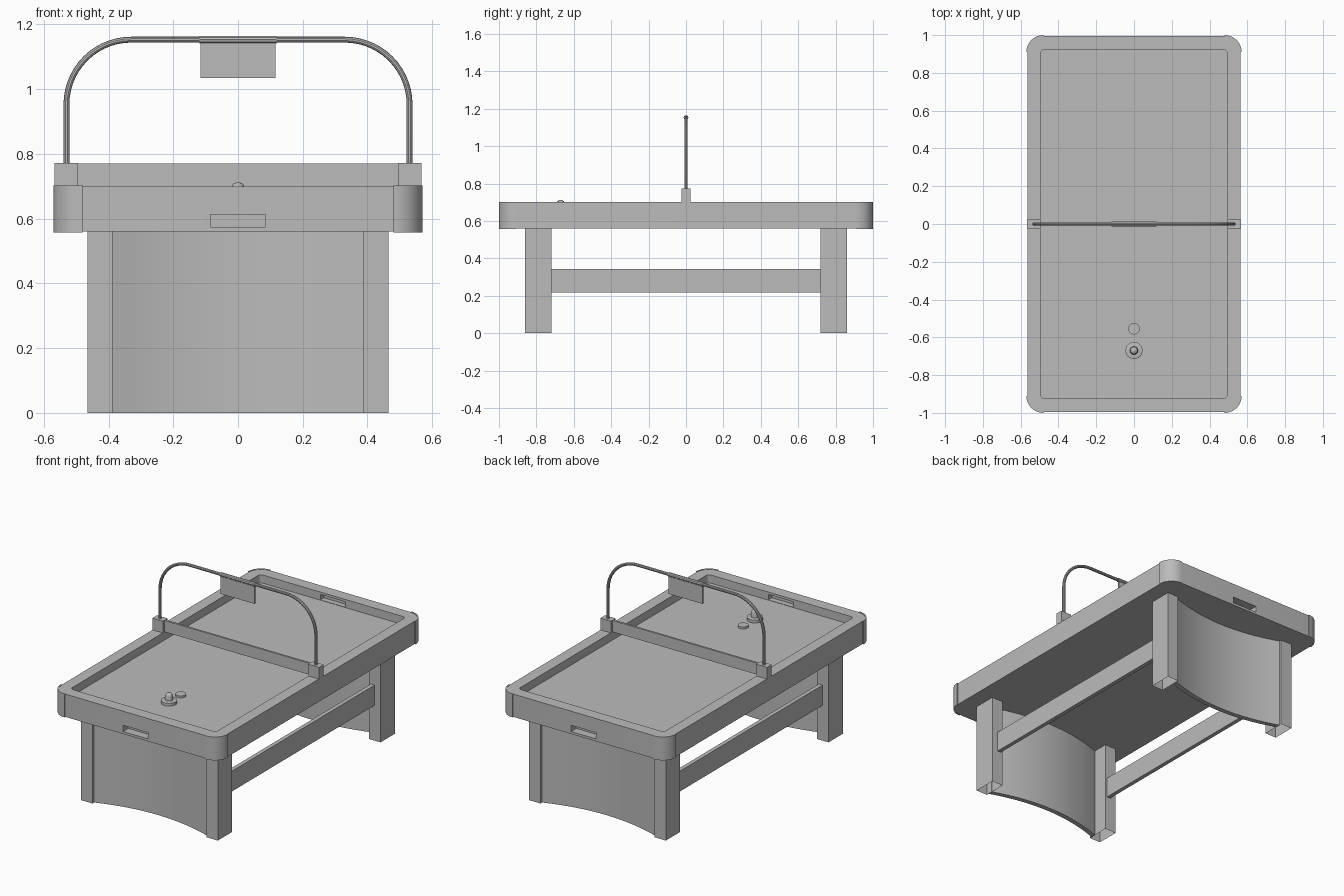
import bpy, bmesh
from math import sin, cos, pi, radians

old = bpy.data.objects.get("Cube")
if old:
    bpy.data.objects.remove(old, do_unlink=True)

grey = bpy.data.materials.new("plain_grey")
grey.use_nodes = True
grey.diffuse_color = (0.5, 0.5, 0.5, 1)
grey.node_tree.nodes["Principled BSDF"].inputs["Base Color"].default_value = (0.5, 0.5, 0.5, 1)


def finish(name, bm, smooth=False):
    bmesh.ops.recalc_face_normals(bm, faces=bm.faces)
    mesh = bpy.data.meshes.new(name)
    bm.to_mesh(mesh)
    bm.free()
    mesh.materials.append(grey)
    obj = bpy.data.objects.new(name, mesh)
    bpy.context.collection.objects.link(obj)
    if smooth:
        smooth_edges(obj)
    return obj


def smooth_edges(obj):
    bpy.ops.object.select_all(action='DESELECT')
    obj.select_set(True)
    bpy.context.view_layer.objects.active = obj
    bpy.ops.object.shade_smooth_by_angle(angle=radians(30))


def prism(name, outline, z0, z1, smooth=False, open_bottom=False):
    bm = bmesh.new()
    base = bm.faces.new([bm.verts.new((x, y, z0)) for x, y in outline])
    new = bmesh.ops.extrude_face_region(bm, geom=[base], use_keep_orig=True)["geom"]
    for v in new:
        if isinstance(v, bmesh.types.BMVert):
            v.co.z = z1
    bmesh.ops.recalc_face_normals(bm, faces=bm.faces)
    if open_bottom:
        bm.faces.remove(base)
    return finish(name, bm, smooth)


def box(name, x0, x1, y0, y1, z0, z1, **kw):
    return prism(name, [(x0, y0), (x1, y0), (x1, y1), (x0, y1)], z0, z1, **kw)


def arc(cx, cy, r, a0, a1, n=10):
    return [(cx + r * cos(a0 + (a1 - a0) * i / n), cy + r * sin(a0 + (a1 - a0) * i / n))
            for i in range(n + 1)]


def rounded_rect(hx, hy, r):
    pts = []
    for k, (sx, sy) in enumerate([(1, 1), (-1, 1), (-1, -1), (1, -1)]):
        pts += arc(sx * (hx - r), sy * (hy - r), r, k * pi / 2, (k + 1) * pi / 2)
    return pts


def lathe(name, profile, x, y, n=32):
    bm = bmesh.new()
    rings = [[bm.verts.new((x + r * cos(2 * pi * i / n), y + r * sin(2 * pi * i / n), z))
              for i in range(n)] for r, z in profile]
    for a, b in zip(rings, rings[1:]):
        for i in range(n):
            j = (i + 1) % n
            bm.faces.new((a[i], a[j], b[j], b[i]))
    bm.faces.new(rings[0])
    bm.faces.new(rings[-1])
    return finish(name, bm, True)


def tube(name, points, radius):
    curve = bpy.data.curves.new(name, 'CURVE')
    curve.dimensions = '3D'
    curve.bevel_depth = radius
    curve.bevel_resolution = 3
    curve.use_fill_caps = True
    spline = curve.splines.new('POLY')
    spline.points.add(len(points) - 1)
    for p, (x, z) in zip(spline.points, points):
        p.co = (x, 0, z, 1)
    curve.materials.append(grey)
    obj = bpy.data.objects.new(name, curve)
    bpy.context.collection.objects.link(obj)
    bpy.ops.object.select_all(action='DESELECT')
    obj.select_set(True)
    bpy.context.view_layer.objects.active = obj
    bpy.ops.object.convert(target='MESH')
    smooth_edges(bpy.context.view_layer.objects.active)


# Table body with a sunken playfield and end pockets
FIELD, RIM, BASE = 0.65, 0.70, 0.56
body = prism("table_body", rounded_rect(0.565, 0.995, 0.085), BASE, RIM)
cutters = [prism("field_cutter", rounded_rect(0.495, 0.922, 0.02), FIELD, RIM + 0.1)]
for s in (-1, 1):
    lo, hi = sorted((s * 0.945, s * 1.1))
    cutters.append(box("return_cutter", -0.085, 0.085, lo, hi, 0.575, 0.613))
    lo, hi = sorted((s * 0.88, s * 0.955))
    cutters.append(box("goal_cutter", -0.085, 0.085, lo, hi, FIELD + 0.002, 0.685))
for c in cutters:
    mod = body.modifiers.new("cut", 'BOOLEAN')
    mod.operation, mod.solver, mod.object = 'DIFFERENCE', 'EXACT', c
bpy.ops.object.select_all(action='DESELECT')
body.select_set(True)
bpy.context.view_layer.objects.active = body
for mod in list(body.modifiers):
    bpy.ops.object.modifier_apply(modifier=mod.name)
for c in cutters:
    bpy.data.objects.remove(c, do_unlink=True)
smooth_edges(body)

# Corner guards wrapped round the body
for k, (sx, sy) in enumerate([(1, 1), (-1, 1), (-1, -1), (1, -1)]):
    a, b = k * pi / 2, (k + 1) * pi / 2
    prism("corner_guard", arc(sx * 0.48, sy * 0.91, 0.09, a, b)
          + arc(sx * 0.48, sy * 0.91, 0.082, b, a), BASE - 0.002, RIM + 0.002, True)

# Legs, side rails and arch posts, mirrored left and right
for s in (-1, 1):
    x0, x1 = sorted((s * 0.388, s * 0.465))
    for e in (-1, 1):
        y0, y1 = sorted((e * 0.72, e * 0.86))
        box("leg", x0, x1, y0, y1, 0, BASE, open_bottom=True)
    x0, x1 = sorted((s * 0.40, s * 0.425))
    box("side_rail", x0, x1, -0.72, 0.72, 0.217, 0.342)
    x0, x1 = sorted((s * 0.495, s * 0.567))
    box("arch_post", x0, x1, -0.023, 0.023, RIM - 0.002, 0.772)

# End panels bowed inwards between the legs
STEPS = 16
xs = [-0.39 + 0.78 * i / STEPS for i in range(STEPS + 1)]
for e in (-1, 1):
    def bow(x, y):
        return (x, e * (y - 0.07 * (1 - (x / 0.39) ** 2)))
    prism("end_panel", [bow(x, 0.845) for x in xs] + [bow(x, 0.815) for x in reversed(xs)],
          0, BASE, True)

# Centre divider bar, overhead arch and hanging score plate
box("centre_divider", -0.5, 0.5, -0.006, 0.006, 0.70, 0.77)
bend = arc(0.33, 0.953, 0.2, 0, pi / 2, 14)
tube("overhead_arch", [(0.53, 0.77)] + bend + [(-x, z) for x, z in reversed(bend)]
     + [(-0.53, 0.77)], 0.009)
tube("plate_sleeve", [(-0.119, 1.153), (0.119, 1.153)], 0.0125)
box("score_plate", -0.116, 0.116, -0.005, 0.005, 1.035, 1.15)

# Striker and puck on the field
lathe("striker", [(0.045, FIELD), (0.045, 0.668), (0.04, 0.67), (0.022, 0.67), (0.021, 0.695),
                  (0.018, 0.704), (0.011, 0.710), (0.003, 0.712)], 0, -0.67)
lathe("puck", [(0.03, FIELD), (0.03, 0.662)], 0, -0.555)
